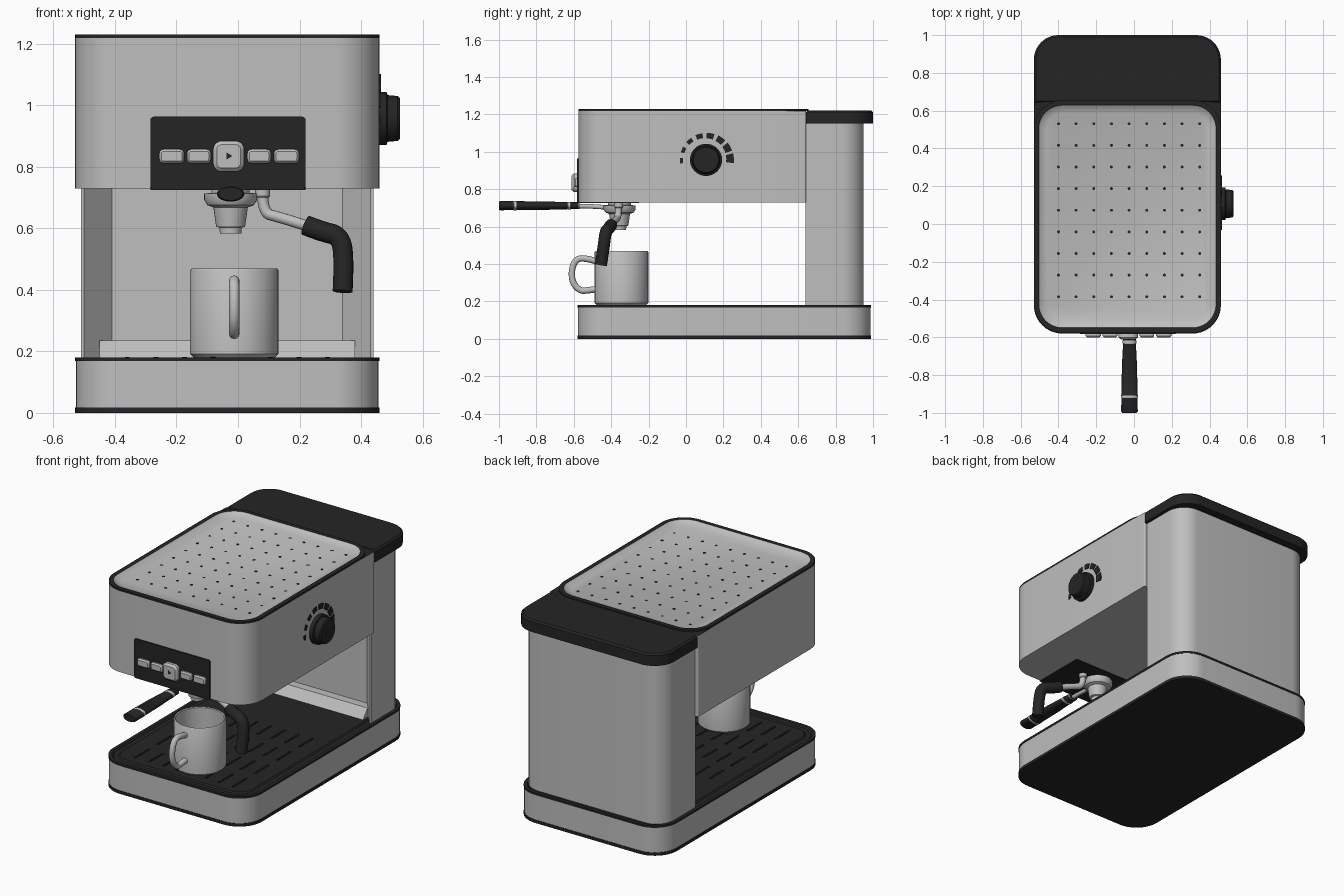
import bpy, bmesh, math
from mathutils import Vector

if "Cube" in bpy.data.objects:
    bpy.data.objects.remove(bpy.data.objects["Cube"])


def material(name, r, g, b):
    m = bpy.data.materials.new(name)
    m.diffuse_color = (r, g, b, 1)
    m.use_nodes = True
    m.node_tree.nodes["Principled BSDF"].inputs["Base Color"].default_value = m.diffuse_color
    return m


STEEL = material("brushed_steel", 0.52, 0.52, 0.52)
BLACK = material("black_plastic", 0.018, 0.018, 0.018)
DARK = material("deep_black", 0.006, 0.006, 0.006)
MATS = [STEEL, BLACK, DARK]
S, B, D = 0, 1, 2


def finish(name, bm, angle=35):
    bmesh.ops.recalc_face_normals(bm, faces=bm.faces)
    me = bpy.data.meshes.new(name)
    bm.to_mesh(me)
    bm.free()
    ob = bpy.data.objects.new(name, me)
    for m in MATS:
        me.materials.append(m)
    bpy.context.collection.objects.link(ob)
    smooth(ob, angle)
    return ob


def smooth(ob, angle=35):
    bpy.ops.object.select_all(action='DESELECT')
    ob.select_set(True)
    bpy.context.view_layer.objects.active = ob
    bpy.ops.object.shade_smooth_by_angle(angle=math.radians(angle))


def add_loft(bm, loops, mats):
    """Skin matching loops; mats = bottom cap, each band, top cap."""
    rings = [[bm.verts.new(p) for p in lp] for lp in loops]
    n = len(rings[0])
    bm.faces.new(rings[0][::-1]).material_index = mats[0]
    for k in range(len(rings) - 1):
        a, b = rings[k], rings[k + 1]
        for i in range(n):
            j = (i + 1) % n
            bm.faces.new((a[i], a[j], b[j], b[i])).material_index = mats[k + 1]
    bm.faces.new(rings[-1]).material_index = mats[-1]


def loft(name, loops, mats, angle=35):
    bm = bmesh.new()
    add_loft(bm, loops, mats)
    return finish(name, bm, angle)


def rrect(x0, x1, y0, y1, z, rf, rb, inset=0.0, seg=10):
    """Rounded rectangle with front and back corner radii."""
    x0, x1, y0, y1 = x0 + inset, x1 - inset, y0 + inset, y1 - inset
    rf, rb = max(rf - inset, 0.005), max(rb - inset, 0.005)
    pts = []
    for cx, cy, r, a0 in ((x1 - rb, y1 - rb, rb, 0), (x0 + rb, y1 - rb, rb, 90),
                          (x0 + rf, y0 + rf, rf, 180), (x1 - rf, y0 + rf, rf, 270)):
        for i in range(seg + 1):
            a = math.radians(a0 + 90 * i / seg)
            pts.append(Vector((cx + r * math.cos(a), cy + r * math.sin(a), z)))
    return pts


def ring(c, u, v, ru, rv=None, n=32):
    rv = ru if rv is None else rv
    return [Vector(c) + Vector(u) * ru * math.cos(2 * math.pi * i / n)
            + Vector(v) * rv * math.sin(2 * math.pi * i / n) for i in range(n)]


X, Y, Z = (1, 0, 0), (0, 1, 0), (0, 0, 1)


def turned(name, cx, cy, prof, mats):
    return loft(name, [ring((cx, cy, z), X, Y, r) for r, z in prof], mats)


def tube(name, pts, r, mat):
    cu = bpy.data.curves.new(name, 'CURVE')
    cu.dimensions = '3D'
    cu.bevel_depth, cu.bevel_resolution = r, 4
    cu.use_fill_caps = True
    sp = cu.splines.new('NURBS')
    sp.points.add(len(pts) - 1)
    for p, q in zip(sp.points, pts):
        p.co = (*q, 1)
    sp.order_u, sp.use_endpoint_u, sp.resolution_u = 3, True, 8
    cu.materials.append(mat)
    ob = bpy.data.objects.new(name, cu)
    bpy.context.collection.objects.link(ob)
    bpy.ops.object.select_all(action='DESELECT')
    ob.select_set(True)
    bpy.context.view_layer.objects.active = ob
    bpy.ops.object.convert(target='MESH')
    smooth(bpy.context.view_layer.objects.active, 45)


# base with black foot, steel band and grooved black drip tray
def base(z, inset=0.0):
    return rrect(-0.53, 0.46, -0.58, 0.99, z, 0.15, 0.15, inset)


loft("base", [base(0), base(0.018), base(0.018, 0.003), base(0.168, 0.003), base(0.168), base(0.18),
              base(0.18, 0.02), base(0.172, 0.028), base(0.172, 0.055), base(0.18, 0.063)],
     [B, B, B, S, B, B, B, B, B, B, B])

# drip slots
bm = bmesh.new()
for i in range(8):
    for j in range(4):
        x, y = -0.36 + 0.093 * i, -0.40 + 0.21 * j
        add_loft(bm, [rrect(x - 0.008, x + 0.008, y - 0.07, y + 0.07, z, 0.007, 0.007, 0, 3)
                      for z in (0.178, 0.1815)], [D] * 3)
finish("drip_slots", bm)

# rear column with a splayed recess at the front
def column(z):
    p = [(-0.51, 0.64), (-0.50, 0.64), (-0.41, 0.74), (0.34, 0.74), (0.43, 0.64), (0.44, 0.64)]
    back = rrect(-0.51, 0.44, 0.64, 0.95, z, 0.01, 0.12)[:22]
    return [Vector((x, y, z)) for x, y in p] + back


loft("rear_column", [column(0.175), column(1.16)], [S, S, S])

# sloping foot of the recess
loft("recess_ramp", [[Vector((x, y, z)) for y, z in ((0.645, 0.178), (0.69, 0.235), (0.75, 0.235), (0.75, 0.178))]
                     for x in (-0.45, 0.38)], [S, S, S])

# tank lid
def lid(z, inset=0.0):
    return rrect(-0.53, 0.46, 0.642, 1.0, z, 0.006, 0.13, inset)


loft("tank_lid", [lid(1.15), lid(1.212), lid(1.222, 0.01)], [B, B, B, B])

# head with black rim and sunken cup-warming plate
def head(z, inset=0.0, rb=0.15):
    return rrect(-0.53, 0.46, -0.575, 0.655 if rb > 0.1 else 0.642, z, 0.15, rb, inset)


loft("head", [head(0.73, 0, 0.008), head(1.218, 0, 0.008), head(1.22), head(1.23),
              head(1.23, 0.026), head(1.226, 0.03), head(1.21, 0.07)],
     [S, S, B, B, B, S, S, S], 25)

# warming plate holes
bm = bmesh.new()
for i in range(9):
    for j in range(9):
        c = (-0.40 + 0.0935 * i, -0.385 + 0.1145 * j)
        add_loft(bm, [ring((*c, z), X, Y, 0.008, n=10) for z in (1.208, 1.2115)], [B] * 3)
finish("plate_holes", bm)


# control panel and its plate under the head
def front_plate(name, x0, x1, z0, z1, steps, r, mat):
    """Rounded plate facing the front; steps = (y, inset)."""
    loops = [[Vector((p.x, y, p.y)) for p in rrect(x0, x1, z0, z1, 0, r, r, i, 5)] for y, i in steps]
    loft(name, loops, [mat] * (len(steps) + 1))


front_plate("control_panel", -0.285, 0.22, 0.728, 0.963, ((-0.56, 0), (-0.583, 0)), 0.012, B)
loft("panel_underside", [rrect(-0.285, 0.22, -0.58, -0.25, z, 0.01, 0.01) for z in (0.725, 0.735)], [B] * 3)

# buttons
for k, (x0, x1) in enumerate(((-0.256, -0.175), (-0.166, -0.088), (0.03, 0.107), (0.117, 0.198))):
    front_plate("button_%d" % (k + 1), x0, x1, 0.811, 0.857, ((-0.58, 0), (-0.592, 0), (-0.6, 0.007)), 0.014, S)
front_plate("start_button", -0.081, 0.02, 0.784, 0.884, ((-0.58, 0), (-0.6, 0), (-0.611, 0.012)), 0.028, S)
loft("start_symbol", [[Vector((x, y, z)) for x, z in ((-0.038, 0.823), (-0.018, 0.835), (-0.038, 0.847))]
                      for y in (-0.609, -0.613)], [B] * 3)

# dial knob and its growing scale marks
KY, KZ = 0.107, 0.957
loft("dial_knob", [ring((x, KY, KZ), Y, Z, r, n=40) for x, r in
                   ((0.455, 0.086), (0.483, 0.086), (0.486, 0.076), (0.519, 0.073), (0.526, 0.067))], [B] * 6)
bm = bmesh.new()
for k in range(8):
    a0 = math.radians(182 - 25.5 * k)
    half = math.radians(6 + 0.6 * k)
    ri, ro = 0.124 - 0.0022 * k, 0.139 + 0.0015 * k
    arc = [a0 - half, a0, a0 + half]
    flat = [(ro, a) for a in arc] + [(ri, a) for a in arc[::-1]]
    add_loft(bm, [[Vector((x, KY + r * math.cos(a), KZ + r * math.sin(a))) for r, a in flat]
                  for x in (0.457, 0.465)], [B] * 3)
finish("dial_marks", bm)

# brew group and filter spout
GX, GY = -0.024, -0.355
turned("brew_group", GX, GY, [(0.062, 0.735), (0.062, 0.715), (0.086, 0.713), (0.086, 0.692), (0.075, 0.675),
                              (0.056, 0.668), (0.047, 0.605), (0.036, 0.602), (0.035, 0.583)], [S] * 9 + [B])

# filter handle with two steel rings
secs = ((-0.57, 0.030, S), (-0.575, 0.033, B), (-0.615, 0.034, B), (-0.617, 0.036, S), (-0.632, 0.036, S),
        (-0.634, 0.034, B), (-0.75, 0.040, B), (-0.905, 0.043, B), (-0.907, 0.045, S), (-0.92, 0.045, S),
        (-0.922, 0.043, B), (-0.992, 0.044, B), (-1.0, 0.038, B))
loft("filter_handle", [ring((GX, y, 0.712), X, Z, r, r * 0.56) for y, r, m in secs],
     [B] + [s[2] for s in secs[:-1]] + [B])
tube("handle_neck", [(GX, -0.58, 0.71), (GX, -0.5, 0.71), (GX, -0.40, 0.70)], 0.012, STEEL)

# steam wand and black grip
turned("wand_joint", 0.08, -0.36, [(0.024, 0.735), (0.024, 0.705), (0.02, 0.70)], [S] * 4)
tube("steam_wand", [(0.08, -0.36, 0.72), (0.08, -0.362, 0.65), (0.13, -0.375, 0.637),
                    (0.18, -0.39, 0.622), (0.24, -0.405, 0.603)], 0.018, STEEL)
tube("wand_grip", [(0.22, -0.40, 0.61), (0.27, -0.412, 0.59), (0.335, -0.43, 0.575), (0.345, -0.44, 0.49),
                   (0.34, -0.455, 0.395)], 0.033, BLACK)

# mug with handle
MX, MY = -0.012, -0.345
turned("mug", MX, MY, [(0.132, 0.18), (0.144, 0.192), (0.144, 0.462), (0.139, 0.47), (0.133, 0.466),
                       (0.131, 0.205), (0.12, 0.197)], [S] * 8)
tube("mug_handle", [(MX, y, z) for y, z in ((-0.48, 0.415), (-0.53, 0.43), (-0.585, 0.43), (-0.612, 0.375),
                                            (-0.608, 0.30), (-0.565, 0.255), (-0.52, 0.26), (-0.48, 0.265))],
     0.017, STEEL)
